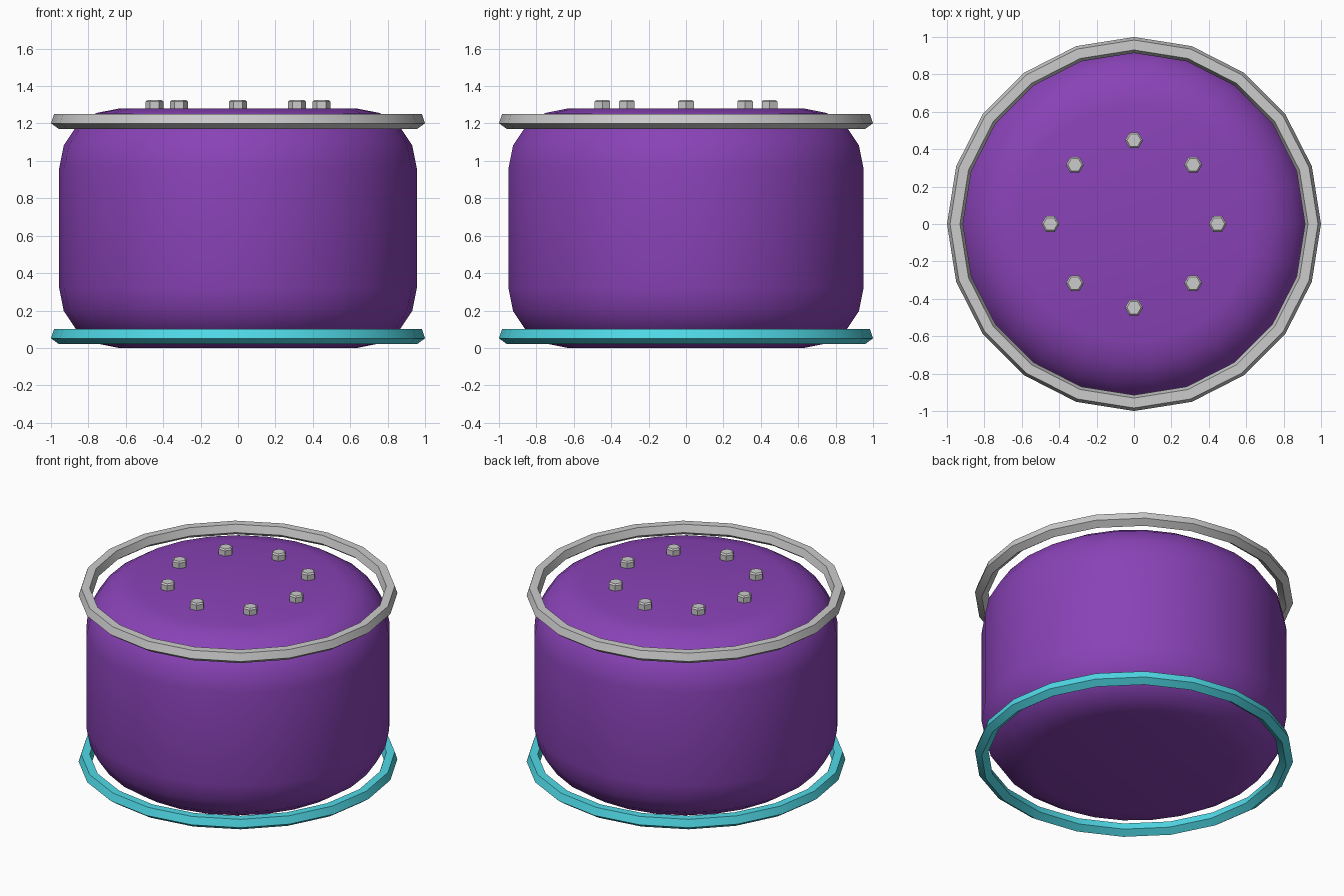
import bpy, bmesh
from math import sin, cos, radians, tau

if "Cube" in bpy.data.objects:
    bpy.data.objects.remove(bpy.data.objects["Cube"])


def material(name, rgb):
    m = bpy.data.materials.new(name)
    m.diffuse_color = (*rgb, 1)
    m.use_nodes = True
    m.node_tree.nodes["Principled BSDF"].inputs["Base Color"].default_value = m.diffuse_color
    return m


def lathe(name, profile, sides, closed=False, mat=None, loc=(0, 0, 0), smooth=True):
    """Revolve (radius, z) points about z; open profiles get end caps."""
    bm = bmesh.new()
    rings = [[bm.verts.new((r * cos(tau * i / sides), r * sin(tau * i / sides), z))
              for i in range(sides)] for r, z in profile]
    pairs = list(zip(rings, rings[1:]))
    if closed:
        pairs.append((rings[-1], rings[0]))
    else:
        bm.faces.new(rings[0][::-1])
        bm.faces.new(rings[-1])
    for a, b in pairs:
        for i in range(sides):
            j = (i + 1) % sides
            bm.faces.new((a[i], a[j], b[j], b[i]))
    bmesh.ops.recalc_face_normals(bm, faces=bm.faces)
    mesh = bpy.data.meshes.new(name)
    bm.to_mesh(mesh)
    bm.free()
    ob = bpy.data.objects.new(name, mesh)
    ob.location = loc
    bpy.context.collection.objects.link(ob)
    if mat:
        mesh.materials.append(mat)
    if smooth:
        bpy.ops.object.select_all(action='DESELECT')
        ob.select_set(True)
        bpy.context.view_layer.objects.active = ob
        bpy.ops.object.shade_smooth_by_angle(angle=radians(30))
    return ob


purple = material("purple", (0.25, 0.055, 0.47))
teal = material("teal", (0.08, 0.7, 0.8))

# Drum body: cylinder with large rounded rims
R, H, B = 0.956, 1.28, 0.32
arc = [radians(22.5 * k) for k in range(5)]
lower = [(R - B + B * cos(a), B - B * sin(a)) for a in reversed(arc)]
upper = [(R - B + B * cos(a), H - B + B * sin(a)) for a in arc]
lathe("drum_body", lower + upper, 26, mat=purple)

# Hoops: five-sided section with one corner pointing down
section = [(0.957 + 0.045 * cos(radians(-90 + 72 * k)),
            0.045 * sin(radians(-90 + 72 * k))) for k in range(5)]
lathe("bottom_hoop", section, 20, closed=True, mat=teal, loc=(0, 0, 0.065))
lathe("top_hoop", section, 20, closed=True, loc=(0, 0, 1.215))

# Hexagonal bolts in a circle on the top
for k in range(8):
    a = tau * k / 8
    lathe(f"bolt_{k + 1}", [(0.048, -0.02), (0.048, 0.037), (0.038, 0.046)], 6,
          loc=(0.447 * cos(a), 0.447 * sin(a), H), smooth=False)
